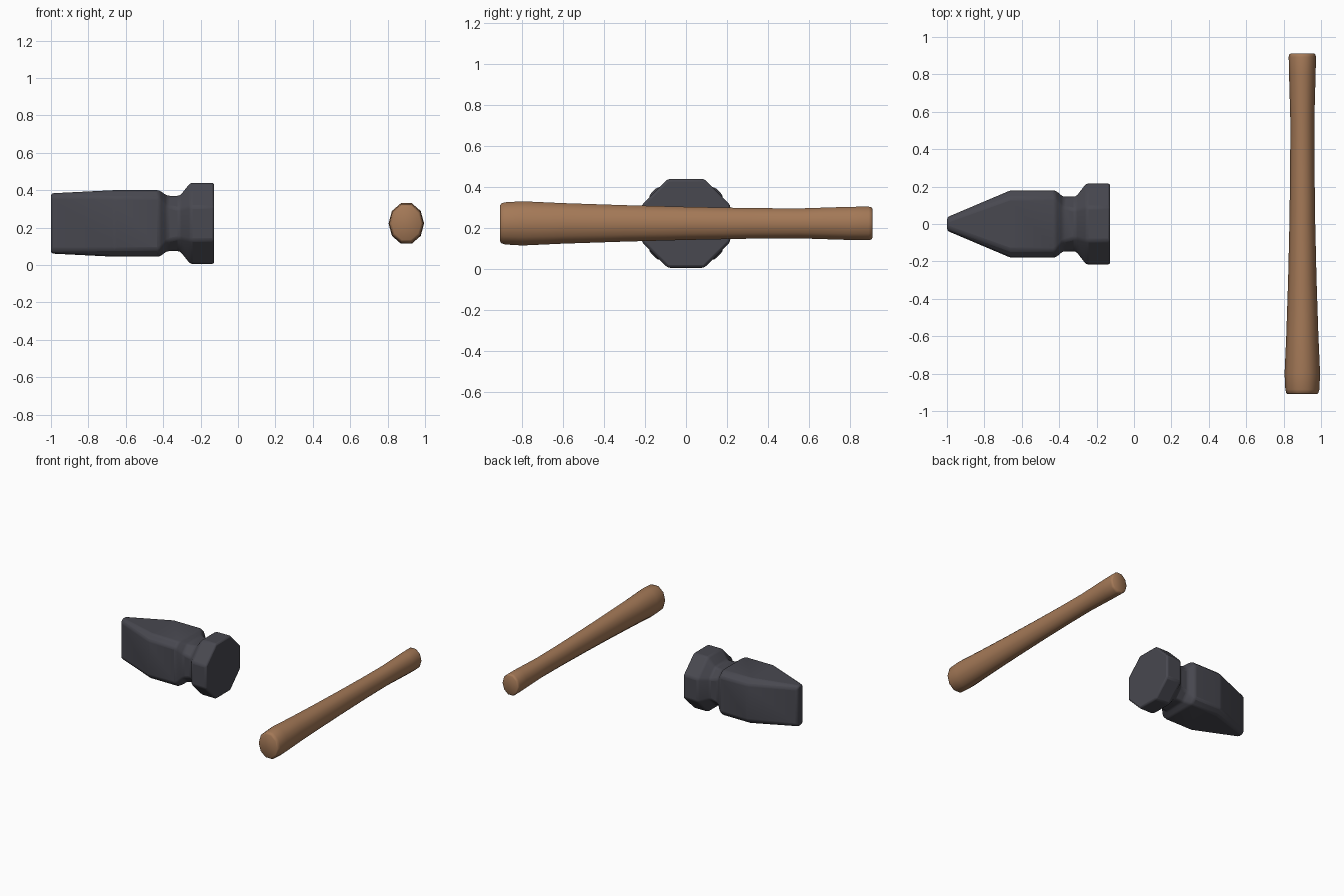
import bpy, bmesh, math
from mathutils import Vector

cube = bpy.data.objects.get("Cube")
if cube:
    bpy.data.objects.remove(cube, do_unlink=True)


def make_material(name, rgb, roughness):
    mat = bpy.data.materials.new(name)
    mat.use_nodes = True
    mat.diffuse_color = (*rgb, 1)
    bsdf = next(n for n in mat.node_tree.nodes if n.type == 'BSDF_PRINCIPLED')
    bsdf.inputs["Base Color"].default_value = (*rgb, 1)
    bsdf.inputs["Roughness"].default_value = roughness
    return mat


def loft(name, rings, mat, bevel, angle):
    """Skin a row of equal-sized rings and cap both ends."""
    bm = bmesh.new()
    loops = [[bm.verts.new(p) for p in ring] for ring in rings]
    count = len(loops[0])
    for a, b in zip(loops, loops[1:]):
        for i in range(count):
            j = (i + 1) % count
            bm.faces.new((a[i], a[j], b[j], b[i]))
    bm.faces.new(loops[0])
    bm.faces.new(loops[-1])
    bmesh.ops.recalc_face_normals(bm, faces=bm.faces)
    mesh = bpy.data.meshes.new(name)
    bm.to_mesh(mesh)
    bm.free()
    mesh.materials.append(mat)
    obj = bpy.data.objects.new(name, mesh)
    bpy.context.collection.objects.link(obj)
    if bevel:
        mod = obj.modifiers.new("Soft edges", 'BEVEL')
        mod.width = bevel
        mod.segments = 2
        mod.limit_method = 'ANGLE'
        mod.angle_limit = math.radians(20)
    bpy.ops.object.select_all(action='DESELECT')
    obj.select_set(True)
    bpy.context.view_layer.objects.active = obj
    bpy.ops.object.shade_smooth_by_angle(angle=math.radians(angle))
    return obj


def chamfered_ring(x, hy, hz, c):
    """Rectangle with cut corners, across the x axis."""
    quarter = [(hy, hz - c), (hy - c, hz)]
    pts = quarter + [(-y, z) for y, z in reversed(quarter)]
    pts += [(-y, -z) for y, z in pts]
    return [Vector((x, y, HEIGHT + z)) for y, z in pts]


def handle_ring(y, hx, hz):
    """Ten-sided oval across the y axis, flat on top and bottom."""
    ring = []
    for i in range(10):
        a = math.tau * i / 10
        ring.append(Vector((0.9 + hx * math.cos(a), y,
                            HEIGHT + hz * math.sin(a) / math.sin(math.radians(72)))))
    return ring


HEIGHT = 0.2225
iron = make_material("Dark iron", (0.065, 0.065, 0.08), 0.5)
wood = make_material("Brown wood", (0.37, 0.19, 0.095), 0.6)

# Hammer head from wedge tip to striking face: x, half depth, half height, chamfer
head = [(-1.0, 0.036, 0.161, 0.018),
        (-0.66, 0.18, 0.178, 0.04),
        (-0.42, 0.18, 0.178, 0.04),
        (-0.38, 0.146, 0.148, 0.055),
        (-0.31, 0.146, 0.148, 0.07),
        (-0.255, 0.217, 0.217, 0.127),
        (-0.127, 0.217, 0.217, 0.127)]
loft("hammer_head", [chamfered_ring(*s) for s in head], iron, 0.014, 40)

# Handle from thick butt to flared end: y, half width, half height
handle = [(-0.91, 0.078, 0.087),
          (-0.903, 0.086, 0.097),
          (-0.885, 0.091, 0.103),
          (-0.8, 0.095, 0.108),
          (-0.6, 0.086, 0.099),
          (-0.3, 0.076, 0.089),
          (0.0, 0.069, 0.081),
          (0.3, 0.065, 0.075),
          (0.55, 0.064, 0.073),
          (0.8, 0.071, 0.081),
          (0.893, 0.073, 0.082),
          (0.906, 0.07, 0.079),
          (0.912, 0.062, 0.07)]
loft("handle", [handle_ring(*s) for s in handle], wood, 0, 50)
